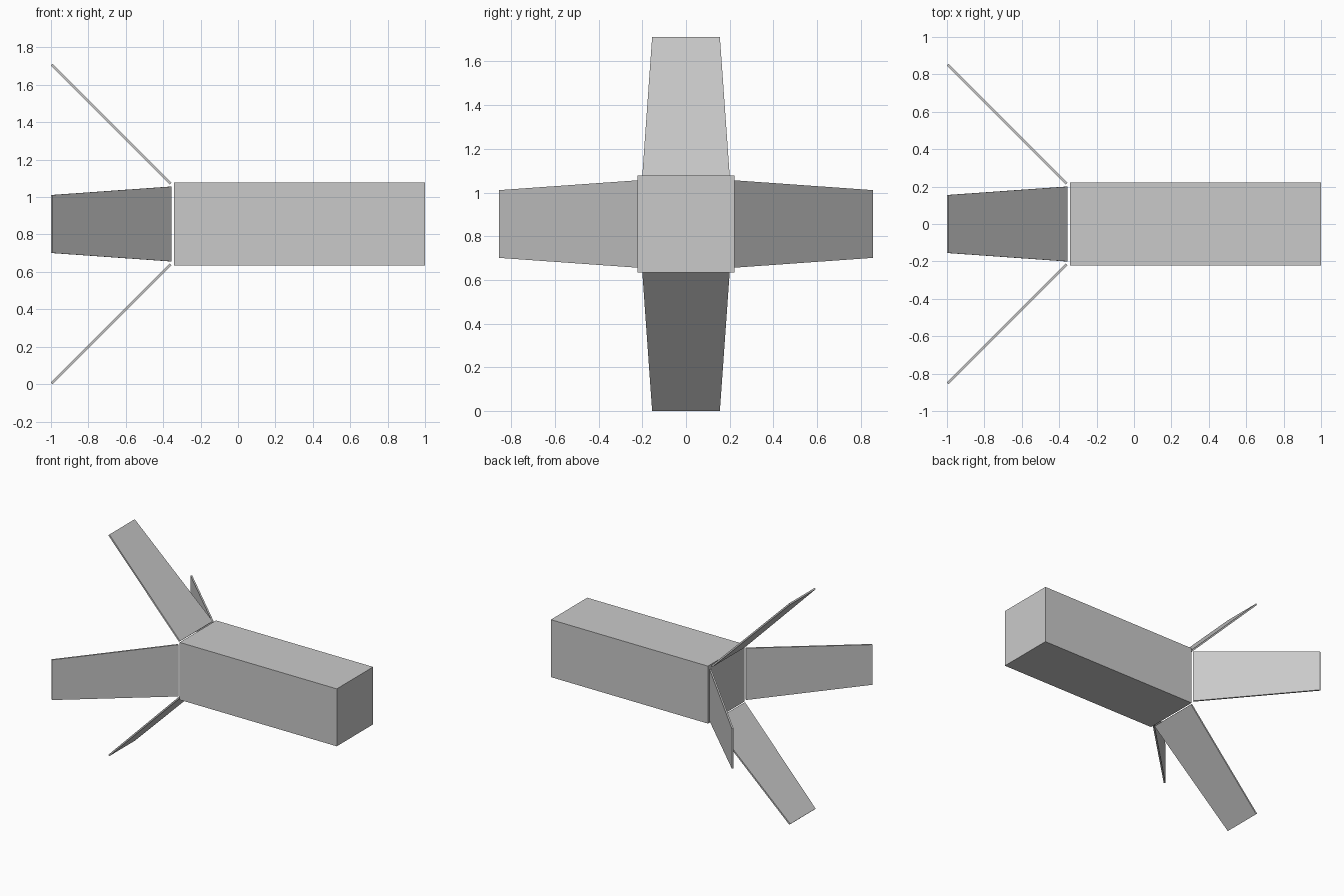
import bpy
import bmesh
from math import pi
from mathutils import Matrix, Vector

cube = bpy.data.objects.get("Cube")
if cube:
    bpy.data.objects.remove(cube, do_unlink=True)

CENTRE_Z = 0.856
grey = bpy.data.materials.new("light_grey")
grey.use_nodes = True
grey.diffuse_color = (0.59, 0.59, 0.59, 1)
grey.node_tree.nodes["Principled BSDF"].inputs["Base Color"].default_value = grey.diffuse_color


def add_part(name, bm):
    bmesh.ops.recalc_face_normals(bm, faces=bm.faces)
    mesh = bpy.data.meshes.new(name)
    bm.to_mesh(mesh)
    bm.free()
    mesh.materials.append(grey)
    obj = bpy.data.objects.new(name, mesh)
    bpy.context.collection.objects.link(obj)
    obj.location.z = CENTRE_Z
    return obj


# Square body
bm = bmesh.new()
bmesh.ops.create_cube(bm, size=1)
bmesh.ops.scale(bm, vec=(1.343, 0.444, 0.444), verts=bm.verts)
bmesh.ops.translate(bm, vec=(0.3285, 0, 0), verts=bm.verts)
add_part("body", bm)


# Thin tapered fin swept back at 45 degrees, just clear of the body
def add_fin(name, turn):
    root, tip = Vector((-0.36, 0, 0.216)), Vector((-0.996, 0, 0.852))
    normal = Vector((1, 0, 1)).normalized() * 0.006
    bm = bmesh.new()
    bmesh.ops.create_cube(bm, size=2)
    for v in bm.verts:
        end, half_width = (tip, 0.155) if v.co.z > 0 else (root, 0.2)
        side = Vector((0, v.co.y * half_width, 0))
        v.co = end + side + normal * v.co.x
    bmesh.ops.rotate(bm, verts=bm.verts, matrix=Matrix.Rotation(turn, 3, "X"))
    add_part(name, bm)


for i, name in enumerate(("top_fin", "front_fin", "bottom_fin", "back_fin")):
    add_fin(name, i * pi / 2)
